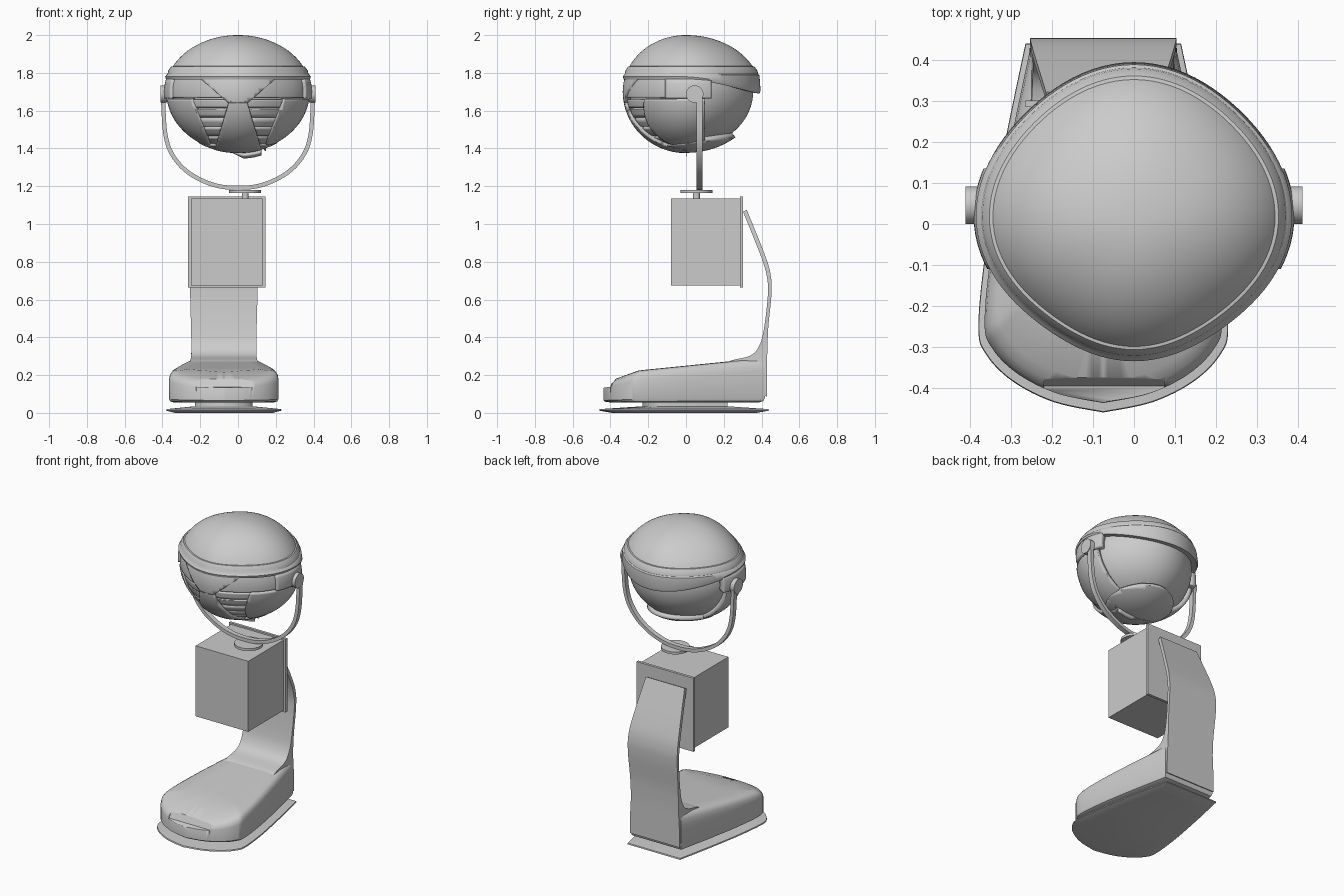
import bpy, bmesh, math
from mathutils import Vector

if "Cube" in bpy.data.objects:
    bpy.data.objects.remove(bpy.data.objects["Cube"])

grey = bpy.data.materials.new("plain_grey")
grey.use_nodes = True
grey.diffuse_color = (0.6, 0.6, 0.6, 1)
grey.node_tree.nodes["Principled BSDF"].inputs["Base Color"].default_value = (0.6, 0.6, 0.6, 1)


def finish(obj, name, angle=35):
    obj.name = name
    obj.data.name = name
    obj.data.materials.clear()
    obj.data.materials.append(grey)
    bpy.ops.object.select_all(action="DESELECT")
    bpy.context.view_layer.objects.active = obj
    obj.select_set(True)
    bpy.ops.object.shade_smooth_by_angle(angle=math.radians(angle))
    return obj


def loft(name, rings, planes=(), thickness=0):
    """Skin matching rings, cap the ends, then trim to n.p <= d for each plane."""
    bm = bmesh.new()
    loops = [[bm.verts.new(p) for p in ring] for ring in rings]
    n = len(loops[0])
    for a, b in zip(loops, loops[1:]):
        for i in range(n):
            j = (i + 1) % n
            bm.faces.new((a[i], a[j], b[j], b[i]))
    bm.faces.new(loops[0])
    bm.faces.new(loops[-1])
    bmesh.ops.recalc_face_normals(bm, faces=bm.faces)
    for normal, d in planes:
        no = Vector(normal)
        geom = bm.verts[:] + bm.edges[:] + bm.faces[:]
        bmesh.ops.bisect_plane(bm, geom=geom, plane_co=no * (d / no.length_squared),
                               plane_no=no, clear_outer=True)
    mesh = bpy.data.meshes.new(name)
    bm.to_mesh(mesh)
    bm.free()
    obj = bpy.data.objects.new(name, mesh)
    bpy.context.collection.objects.link(obj)
    if thickness:
        mod = obj.modifiers.new("wall", "SOLIDIFY")
        mod.thickness = thickness
        mod.offset = -1
    return finish(obj, name)


def smooth(points, steps=6):
    """Catmull-Rom curve through tuples of any size."""
    p = [points[0]] + list(points) + [points[-1]]
    out = []
    for a, b, c, d in zip(p, p[1:], p[2:], p[3:]):
        for k in range(steps):
            t = k / steps
            out.append(tuple(0.5 * (2 * y + (z - x) * t + (2 * x - 5 * y + 4 * z - w) * t * t
                                    + (3 * y - x - 3 * z + w) * t ** 3)
                             for x, y, z, w in zip(a, b, c, d)))
    return out + [points[-1]]


def box(name, lo, hi):
    (x0, y0, z0), (x1, y1, z1) = lo, hi
    return loft(name, [[(x0, y0, z), (x1, y0, z), (x1, y1, z), (x0, y1, z)] for z in (z0, z1)])


def cylinder(name, radius, depth, location, rotation=(0, 0, 0)):
    bpy.ops.mesh.primitive_cylinder_add(vertices=40, radius=radius, depth=depth,
                                        location=location, rotation=rotation)
    return finish(bpy.context.object, name)


# Base outline, wide rounded front and narrow straight back
MID = -0.075
half = smooth([(0.19, 0.44), (0.24, 0.2), (0.285, -0.05), (0.305, -0.25), (0.285, -0.32),
               (0.22, -0.385), (0.12, -0.435), (0, -0.46)])
outline = half + [(-x, y) for x, y in half[-2::-1]]


def base_ring(scale, height):
    return [(MID + x * scale, y * scale, height(y * scale)) for x, y in outline]


def top(y):
    return 0.248 + 0.1 * y - 0.25 * max(0, -y - 0.25)


loft("floor_plate", [base_ring(s, lambda y, z=z: z) for s, z in
                     ((0.85, 0), (1, 0.012), (0.995, 0.02), (0.6, 0.032), (0.5, 0.035), (0.5, 0.07))])
profile = [(0.88, 0), (0.93, 0.03), (0.95, 0.1), (0.95, 0.72), (0.935, 0.86),
           (0.9, 0.95), (0.84, 1), (0.6, 1.01), (0.3, 1.01), (0.05, 1.01)]
foot = loft("foot", [base_ring(s, lambda y, k=k: 0.056 + (top(y) - 0.056) * k) for s, k in profile])

# Scoop cut in the toe
scoop_side = [(-0.5, 0.128), (-0.395, 0.138), (-0.37, 0.19), (-0.3, 0.225), (-0.3, 0.4), (-0.5, 0.4)]
scoop = loft("toe_cutter", [[(x, y, z) for y, z in scoop_side] for x in (-0.22, 0.075)])
scoop.hide_render = True
scoop.hide_viewport = True
cut = foot.modifiers.new("toe_scoop", "BOOLEAN")
cut.operation = "DIFFERENCE"
cut.object = scoop

# Curved back stem: front y, z, back y, z, half width
stem = smooth([(0.15, 0.2, 0.43, 0.085, 0.18), (0.22, 0.27, 0.43, 0.2, 0.178),
               (0.34, 0.303, 0.43, 0.3, 0.173), (0.39, 0.36, 0.432, 0.38, 0.172),
               (0.415, 0.46, 0.437, 0.47, 0.174), (0.433, 0.62, 0.452, 0.62, 0.178),
               (0.43, 0.71, 0.45, 0.72, 0.178), (0.4, 0.82, 0.42, 0.83, 0.17),
               (0.302, 1.065, 0.322, 1.075, 0.14)])
loft("back_stem", [[(MID - w, f, zf), (MID + w, f, zf), (MID + w, b, zb), (MID - w, b, zb)]
                   for f, zf, b, zb, w in stem])

# Torso box and its backing plate
box("torso_box", (-0.25, -0.08, 0.675), (0.13, 0.287, 1.135))
box("backing_plate", (-0.265, 0.285, 0.665), (0.145, 0.302, 1.145))

# Neck
cylinder("neck_post", 0.018, 0.05, (0.038, 0.055, 1.15))
cylinder("neck_disc", 0.085, 0.016, (0.038, 0.055, 1.173))

# U-shaped yoke
arm = [(0.397, 1.71), (0.395, 1.62), (0.385, 1.48), (0.355, 1.38), (0.29, 1.295),
       (0.2, 1.235), (0.1, 1.2)]
path = smooth(arm + [(0, 1.192)] + [(-x, z) for x, z in arm[::-1]])
rings = []
for i, (x, z) in enumerate(path):
    a, b = path[max(i - 1, 0)], path[min(i + 1, len(path) - 1)]
    t = Vector((b[0] - a[0], b[1] - a[1])).normalized() * 0.011
    rings.append([(x - t.y * s, y, z + t.x * s) for s, y in
                  ((1, 0.055), (1, 0.087), (-1, 0.087), (-1, 0.055))])
loft("yoke", rings)
for side, label in ((1, "left"), (-1, "right")):
    cylinder(label + "_pivot", 0.046, 0.035, (side * 0.394, 0.046, 1.688), (0, math.pi / 2, 0))

# Head: rounded-triangle plan, elliptical profile
ANGLES = [math.tau * i / 96 for i in range(96)]
EQUATOR = 1.7


def plan(a):
    return (0.375 + 0.03 * math.sin(a) + 0.01 * math.cos(2 * a)
            - 0.0085 * (1 - math.cos(4 * a)))


def head_ring(scale, height):
    return [(plan(a) * scale * math.cos(a), plan(a) * scale * math.sin(a), height(a))
            for a in ANGLES]


def shell_rings(scale, depth, rise, start=-90, end=90):
    rings = []
    for i in range(41):
        p = math.radians(start + (end - start) * i / 40)
        z = EQUATOR + (rise if p > 0 else depth) * math.sin(p)
        rings.append(head_ring(max(scale * math.cos(p), 0.004), lambda a, z=z: z))
    return rings


def panel(name, planes, scale=1.0, thickness=0.03):
    loft(name, shell_rings(scale, 0.325 * scale, 0.3), planes, thickness)


loft("dome", shell_rings(1, 0.3, 0.3, 25.7, 90))
loft("inner_ball", shell_rings(0.9, 0.3, 0.25, -90, 60))


def rim_low(a):
    return 1.765 - 0.075 * max(0, math.sin(a)) ** 1.5


loft("rim", [head_ring(0.88, lambda a: 1.836), head_ring(0.915, lambda a: 1.834),
             head_ring(0.958, lambda a: 1.812), head_ring(0.966, lambda a: 1.795),
             head_ring(0.985, lambda a: 1.788), head_ring(1, lambda a: rim_low(a) + 0.015),
             head_ring(0.985, rim_low), head_ring(0.82, lambda a: rim_low(a) + 0.01)])

FRONT = ((0, 1, 0), 0)
panel("brow", [((1, 0, -1.15), -1.836), ((-1, 0, -1.15), -1.836),
               ((0, 0, -1), -1.64), ((0, 0, 1), 1.78), FRONT])
panel("chin", [((1, 0, 0.3), 0.542), ((-1, 0, 0.3), 0.542), ((0, 0, 1), 1.65), FRONT])
panel("visor_band", [((0, 0, -1), -1.67), ((0, 0, 1), 1.78), ((0, 1, 0), 0.1)], 0.975)
panel("lower_bowl", [((0, -0.13, 1), 1.425)], 0.995)

for side, label in ((1, "left"), (-1, "right")):
    panel(label + "_cheek", [((-side, 0, 0.4), 0.418), ((0, 0, 1), 1.662), ((0, 1, 0), 0.1)], 0.985)
    panel(label + "_ear", [((-side, 0, 0), 0), ((0, 0, -1), -1.665), ((0, 0, 1), 1.77),
                           ((0, 1, 0), 0.135), ((0, -1, 0), 0.11)], 1.015, 0.05)
    # Stacked vent slats between chin and cheek
    for i in range(5):
        high = 1.658 - i * 0.05
        panel(f"{label}_slat_{i + 1}", [((-side, 0, -0.3), -0.542), ((side, 0, -0.4), -0.418),
                                        ((0, 0, 1), high), ((0, 0, -1), 0.043 - high), FRONT], 0.955)
